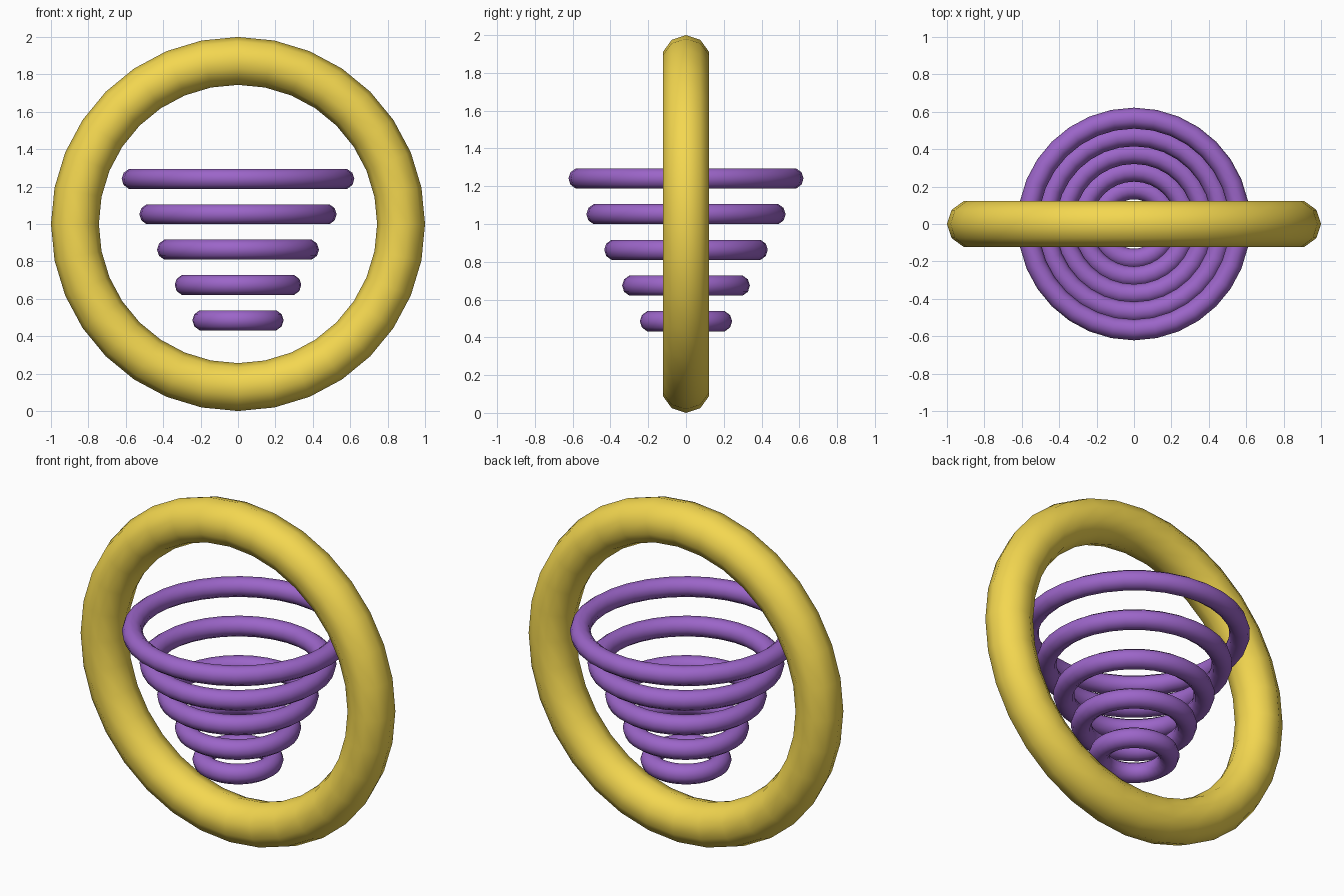
import bpy
from math import pi

if "Cube" in bpy.data.objects:
    bpy.data.objects.remove(bpy.data.objects["Cube"])


def material(name, color):
    m = bpy.data.materials.new(name)
    m.diffuse_color = color
    m.use_nodes = True
    m.node_tree.nodes["Principled BSDF"].inputs["Base Color"].default_value = m.diffuse_color
    return m


def ring(name, major, minor, z, mat, upright=False):
    bpy.ops.mesh.primitive_torus_add(
        major_radius=major, minor_radius=minor, major_segments=32, minor_segments=10,
        location=(0, 0, z), rotation=(pi / 2 if upright else 0, 0, 0))
    ob = bpy.context.object
    ob.name = name
    ob.data.materials.append(mat)
    bpy.ops.object.shade_smooth()
    return ob


gold = material("gold", (0.9, 0.68, 0.08, 1))
purple = material("purple", (0.33, 0.13, 0.58, 1))

# Large upright outer ring
ring("outer_ring", 0.872, 0.128, 1.0, gold, upright=True)

# Stack of flat rings widening upwards into a cone
for i in range(5):
    ring(f"cone_ring_{i + 1}", 0.188 + 0.0945 * i, 0.056, 0.485 + 0.189 * i, purple)
